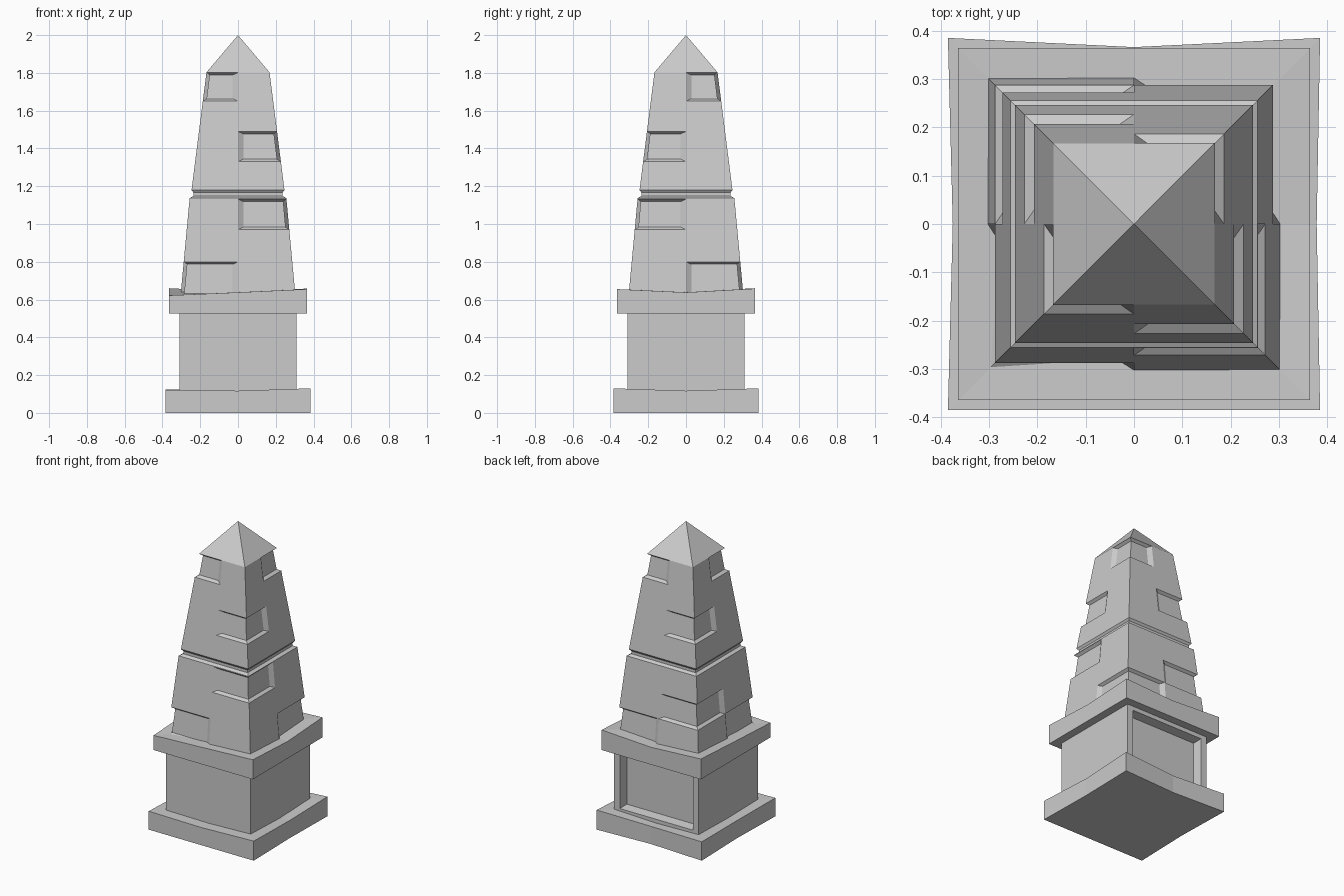
import bpy, bmesh

if "Cube" in bpy.data.objects:
    bpy.data.objects.remove(bpy.data.objects["Cube"])


def finish(name, bm):
    bmesh.ops.remove_doubles(bm, verts=bm.verts, dist=0.0005)
    bmesh.ops.recalc_face_normals(bm, faces=bm.faces)
    me = bpy.data.meshes.new(name)
    bm.to_mesh(me)
    bm.free()
    ob = bpy.data.objects.new(name, me)
    bpy.context.collection.objects.link(ob)
    return ob


def slab(name, plan, z0, tops, z_mid):
    """Worn slab: outline of 8 points (corner, edge middle, ...) with uneven top."""
    bm = bmesh.new()
    low = [bm.verts.new((x, y, z0)) for x, y in plan]
    high = [bm.verts.new((x, y, z)) for (x, y), z in zip(plan, tops)]
    centre = bm.verts.new((0, 0, z_mid))
    bm.faces.new(low)
    for i in range(8):
        j = (i + 1) % 8
        bm.faces.new((low[i], low[j], high[j], high[i]))
        bm.faces.new((high[i], high[j], centre))
    return finish(name, bm)


# Base plinth, chipped along the back edge
b = 0.385
slab("base_plinth",
     [(-b, -b), (0, -b), (b, -b), (0.378, 0), (b, b), (0, 0.366), (-b, b), (-0.375, 0)],
     0, [0.122, 0.117, 0.13, 0.117, 0.13, 0.117, 0.125, 0.117], 0.117)

# Pedestal block with a sunken panel at the back
bm = bmesh.new()
bmesh.ops.create_cube(bm, size=1)
for v in bm.verts:
    v.co = (v.co.x * 0.62, v.co.y * 0.62, 0.32 + v.co.z * 0.44)
bm.normal_update()
back = [f for f in bm.faces if f.normal.y > 0.9]
bmesh.ops.inset_individual(bm, faces=back, thickness=0.06, depth=0)
bmesh.ops.inset_individual(bm, faces=back, thickness=0.012, depth=-0.06)
finish("pedestal_block", bm)

# Cap slab
c = 0.364
slab("pedestal_cap",
     [(-c, -c), (0, -c), (c, -c), (c, 0), (c, c), (0, c), (-c, c), (-c, 0)],
     0.525, [0.622, 0.638, 0.655, 0.638, 0.658, 0.64, 0.66, 0.64], 0.64)

# Shaft profile (height, half width) with ring groove and pointed top
PROFILE = [(0.6, 0), (0.6, 0.306), (1.137, 0.256), (1.148, 0.236), (1.166, 0.236),
           (1.18, 0.246), (1.803, 0.167), (2.0, 0)]


def half_width(z):
    for (za, ha), (zb, hb) in zip(PROFILE, PROFILE[1:]):
        if za < zb and za <= z <= zb:
            return ha + (hb - ha) * (z - za) / (zb - za)


DEPTH, BEVEL, END = 0.018, 0.013, 0.028


def corner(bm, sx, sy, notches):
    """One quarter of the shaft, with bevelled notches wrapped round its corner."""
    levels = [(z, h, 0) for z, h in PROFILE]
    for z0, z1 in notches:
        rows = [(z0, half_width(z0), 0)]
        rows += [(z, half_width(z) - DEPTH, END) for z in (z0 + BEVEL, z1 - BEVEL)]
        rows += [(z1, half_width(z1), 0)]
        at = next(i for i, l in enumerate(levels) if l[0] > z0)
        levels[at:at] = rows
    strips = []
    for z, h, m in levels:
        strips.append([bm.verts.new((sx * x, sy * y, z))
                       for x, y in ((m, h), (h, h), (h, m))])
    for lo, hi in zip(strips, strips[1:]):
        for i in range(2):
            bm.faces.new((lo[i], lo[i + 1], hi[i + 1], hi[i]))
    # sloping end walls of the notches
    for i in range(len(levels) - 1):
        if levels[i][2] and levels[i + 1][2]:
            for k in (0, 2):
                bm.faces.new([strips[j][k] for j in (i - 1, i, i + 1, i + 2)])


bm = bmesh.new()
low_high = [(0.62, 0.80), (1.65, 1.802)]
corner(bm, -1, -1, low_high)
corner(bm, 1, 1, low_high)
corner(bm, 1, -1, [(0.97, 1.132), (1.33, 1.49)])
corner(bm, -1, 1, [(0.80, 0.962), (1.33, 1.49)])
finish("obelisk_shaft", bm)
